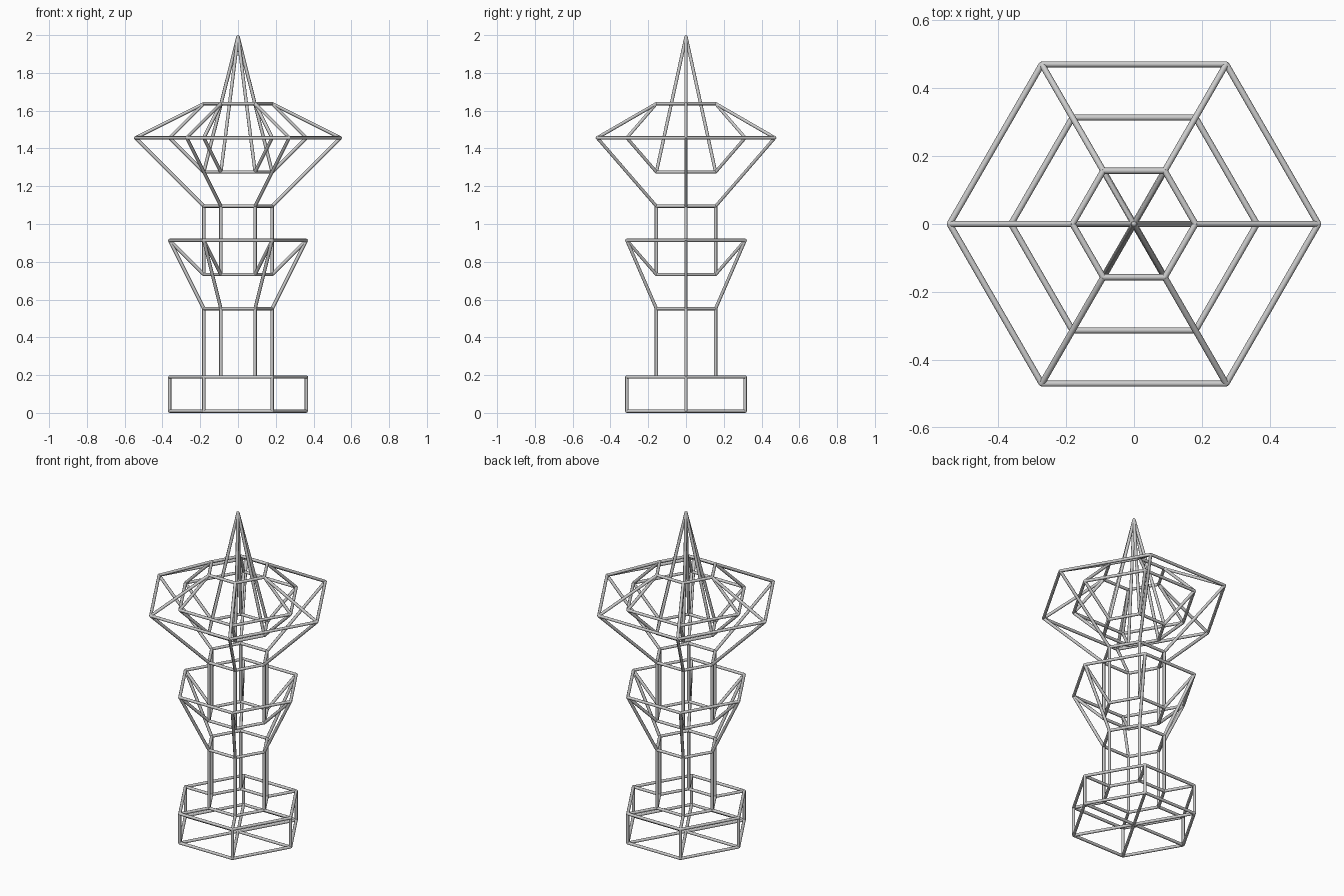
import bpy, bmesh, math
from mathutils import Vector, Matrix

if "Cube" in bpy.data.objects:
    bpy.data.objects.remove(bpy.data.objects["Cube"])

U = 0.1809      # grid module of the tower
R = 0.009       # strut radius
SIDES = 6


def point(r, h, i):
    a = 2 * math.pi * i / SIDES
    return Vector((r * U * math.cos(a), r * U * math.sin(a), R + h * U))


def strut(bm, a, b):
    d = b - a
    m = Matrix.Translation((a + b) / 2) @ d.to_track_quat('Z', 'Y').to_matrix().to_4x4()
    bmesh.ops.create_cone(bm, cap_ends=True, segments=8, radius1=R, radius2=R,
                          depth=d.length, matrix=m)


def frame(name, profile, rings):
    """Hexagonal strut cage: uprights along the profile, a ring at each chosen level."""
    bm = bmesh.new()
    joints = {}
    for i in range(SIDES):
        pts = [point(r, h, i) for r, h in profile]
        for a, b in zip(pts, pts[1:]):
            strut(bm, a, b)
        for p in pts:
            joints[tuple(round(c, 4) for c in p)] = p
    for r, h in rings:
        for i in range(SIDES):
            strut(bm, point(r, h, i), point(r, h, i + 1))
    for p in joints.values():
        bmesh.ops.create_icosphere(bm, subdivisions=1, radius=R, matrix=Matrix.Translation(p))
    me = bpy.data.meshes.new(name)
    bm.to_mesh(me)
    bm.free()
    ob = bpy.data.objects.new(name, me)
    bpy.context.collection.objects.link(ob)
    bpy.context.view_layer.objects.active = ob
    bpy.ops.object.select_all(action='DESELECT')
    ob.select_set(True)
    bpy.ops.object.shade_smooth_by_angle(angle=math.radians(50))


# plinth: closed floor, short walls, step in to the column
frame("base", [(0, 0), (2, 0), (2, 1), (1, 1)], [(2, 0), (2, 1), (1, 1)])
# lower column and flared balcony
frame("lower_column", [(1, 1), (1, 3)], [(1, 3)])
frame("balcony", [(1, 3), (2, 5), (1, 4)], [(2, 5), (1, 4)])
# upper column
frame("upper_column", [(1, 4), (1, 6)], [(1, 6)])
# wide head with the inward-sunk bowl
frame("head", [(1, 6), (3, 8), (1, 9), (2, 8), (1, 7)],
      [(3, 8), (1, 9), (2, 8), (1, 7)])
# spire rising from the bowl
frame("spire", [(1, 7), (0, 10.96)], [])
